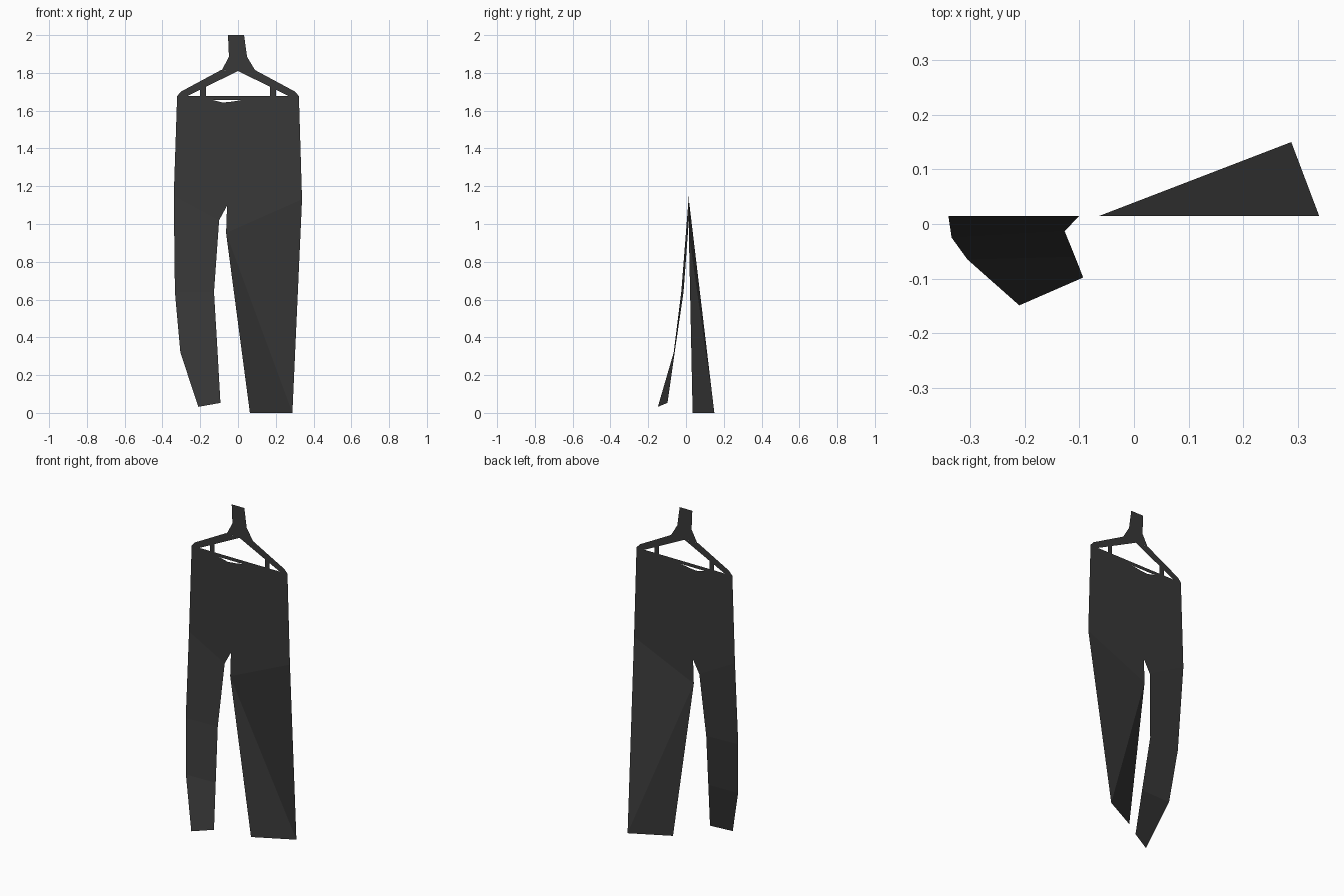
import bpy, bmesh

if "Cube" in bpy.data.objects:
    bpy.data.objects.remove(bpy.data.objects["Cube"])

Y = 0.015  # plane in which the cloth and hanger hang

charcoal = bpy.data.materials.new("charcoal")
charcoal.diffuse_color = (0.04, 0.04, 0.04, 1)
charcoal.use_nodes = True
charcoal.node_tree.nodes["Principled BSDF"].inputs["Base Color"].default_value = charcoal.diffuse_color


def sheet(name, faces):
    """Thin flat-shaded sheet from polygons; (x, z) points lie in the hanging plane."""
    bm = bmesh.new()
    for pts in faces:
        co = [p if len(p) == 3 else (p[0], Y, p[1]) for p in pts]
        face = bm.faces.new([bm.verts.new(c) for c in co])
        face.normal_update()
        if face.normal.y > 0:
            face.normal_flip()
    bmesh.ops.remove_doubles(bm, verts=bm.verts[:], dist=0.0005)
    me = bpy.data.meshes.new(name)
    bm.to_mesh(me)
    bm.free()
    me.materials.append(charcoal)
    ob = bpy.data.objects.new(name, me)
    bpy.context.collection.objects.link(ob)
    return ob


# Seat, with a sagging waistband and the crotch notch
l_out, l_in = (-0.34, 1.15), (-0.10, 1.02)
r_in, r_out = (-0.063, 0.952), (0.339, 1.13)
sheet("seat", [[
    (-0.323, 1.657), l_out, l_in, (-0.058, 1.097), r_in, r_out, (0.323, 1.657),
    (0.026, 1.657), (-0.03, 1.648), (-0.08, 1.643), (-0.137, 1.657)]])

# Left leg, swinging forward and curling at the hem
knee_out, knee_in = (-0.334, -0.025, 0.64), (-0.127, -0.013, 0.64)
shin_out, shin_in = (-0.305, -0.065, 0.32), (-0.108, -0.060, 0.32)
hem_out, hem_in = (-0.21, -0.149, 0.032), (-0.093, -0.098, 0.053)
sheet("left_leg", [
    [l_out, knee_out, knee_in, l_in],
    [knee_out, shin_out, shin_in, knee_in],
    [shin_out, hem_out, hem_in, shin_in]])

# Right leg, swinging back, creased along its diagonal
cuff_in, cuff_out = (0.063, 0.035, 0), (0.288, 0.15, 0)
sheet("right_leg", [[r_in, cuff_out, r_out], [r_in, cuff_in, cuff_out]])

# Hanger hook, cross bar, and mirrored arms and clips
sheet("hanger_hook", [[
    (-0.053, 2.0), (0.032, 2.0), (0.048, 1.885), (0.09, 1.815),
    (0, 1.81), (-0.085, 1.815), (-0.048, 1.885)]])
sheet("hanger_bar", [[
    (-0.323, 1.657), (0.323, 1.657), (0.323, 1.677), (-0.323, 1.677)]])

arm = [(0, 1.81), (0.09, 1.815), (0.30, 1.702), (0.323, 1.677), (0.27, 1.677)]
clip = [(0.17, 1.677), (0.20, 1.677), (0.20, 1.712), (0.17, 1.726)]
for side, s in (("left", -1), ("right", 1)):
    for part, pts in (("arm", arm), ("clip", clip)):
        sheet(f"hanger_{part}_{side}", [[(s * x, z) for x, z in pts]])
